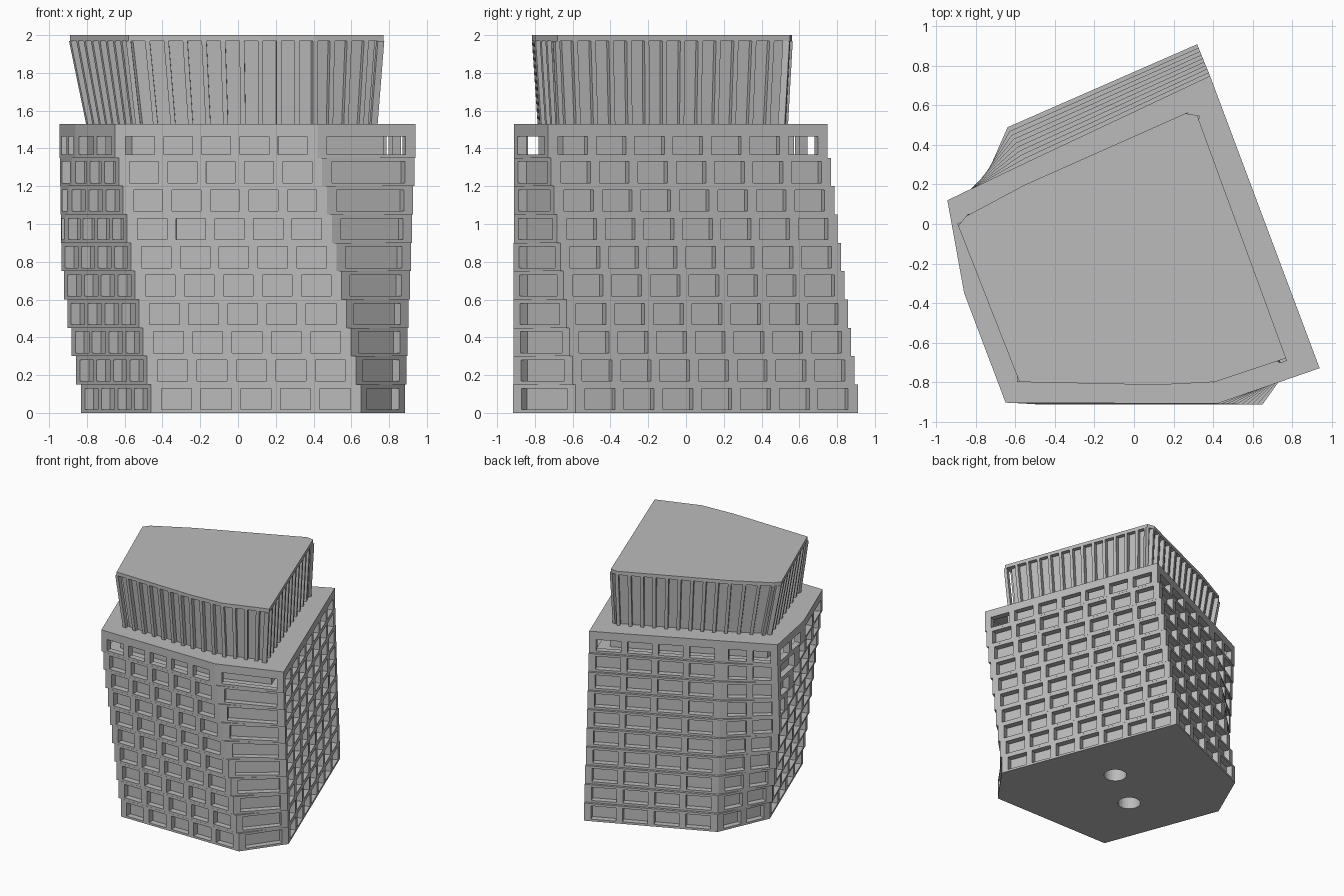
import bpy, bmesh, math
from mathutils import Vector

cube = bpy.data.objects.get("Cube")
if cube:
    bpy.data.objects.remove(cube)

concrete = bpy.data.materials.new("grey concrete")
concrete.use_nodes = True
GREY = (0.5, 0.5, 0.5, 1)
concrete.diffuse_color = GREY
concrete.node_tree.nodes["Principled BSDF"].inputs["Base Color"].default_value = GREY

UP = Vector((0, 0, 1))


def finish(name, bm):
    mesh = bpy.data.meshes.new(name)
    bm.to_mesh(mesh)
    bm.free()
    mesh.materials.append(concrete)
    ob = bpy.data.objects.new(name, mesh)
    bpy.context.collection.objects.link(ob)
    return ob


def vec(p, z):
    return Vector((p[0], p[1], z))


def face(bm, *pts):
    return bm.faces.new([bm.verts.new(p) for p in pts])


def loft(bm, low, high, z0, z1):
    """Closed solid between two outlines with the same number of corners."""
    a = [bm.verts.new(vec(p, z0)) for p in low]
    b = [bm.verts.new(vec(p, z1)) for p in high]
    bm.faces.new(a[::-1])
    bm.faces.new(b)
    for i in range(len(a)):
        j = (i + 1) % len(a)
        bm.faces.new((a[i], a[j], b[j], b[i]))


def inset(poly, d):
    """Move every edge of a counter-clockwise outline inward by d."""
    out = []
    for i, p in enumerate(poly):
        p, q, r = Vector(poly[i - 1]), Vector(p), Vector(poly[(i + 1) % len(poly)])
        e, f = (q - p).normalized(), (r - q).normalized()
        n, m = Vector((-e.y, e.x)), Vector((-f.y, f.x))
        out.append(q + (n + m) * d / (1 + n.dot(m)))
    return out


def lerp(a, b, t):
    return (a[0] + (b[0] - a[0]) * t, a[1] + (b[1] - a[1]) * t)


def wall(bm, p, q, z0, z1, sill, head, count, opened):
    """Flat wall with a row of recessed windows."""
    p, q = vec(p, 0), vec(q, 0)
    length = (q - p).length
    along = (q - p) / length
    inward = UP.cross(along) * 0.05
    margin, gap = min(0.055, length * 0.2), 0.05
    width = (length - 2 * margin - gap * (count - 1)) / count

    def at(s, z, deep=False):
        return p + along * s + UP * z + (inward if deep else Vector())

    def panel(s0, s1, a, b):
        face(bm, at(s0, a), at(s1, a), at(s1, b), at(s0, b))

    panel(0, length, z0, sill)
    panel(0, length, head, z1)
    last = 0
    for i in range(count):
        s0 = margin + i * (width + gap)
        s1 = s0 + width
        panel(last, s0, sill, head)
        last = s1
        ring = [(s0, sill), (s1, sill), (s1, head), (s0, head)]
        for k in range(4):
            u, v = ring[k], ring[(k + 1) % 4]
            face(bm, at(*u), at(*v), at(*v, True), at(*u, True))
        if not opened:
            face(bm, *[at(*c, True) for c in ring])
    panel(last, length, sill, head)


def outline(k):
    """Floor outline, turning gradually from the ground up."""
    t = k / 9
    front_left = lerp((-0.46, -0.915), (-0.65, -0.905), t)
    front_right = lerp((0.65, -0.915), (0.42, -0.91), t)
    east = lerp((0.885, -0.585), (0.94, -0.73), t)
    north_east = lerp((0.32, 0.91), (0.385, 0.75), t)
    north = lerp((-0.64, 0.49), (-0.55, 0.31), t)
    if k <= 5:
        s = 1 - (1 - k / 5) ** 1.3
        west = lerp((-0.83, 0.06), (-0.935, 0.08), s)
        return [front_left, front_right, east, north_east, north, west]
    s = (k - 5) / 4
    west = lerp((-0.935, 0.08), (-0.945, 0.12), s)
    bend = lerp((-0.935, 0.08), (-0.86, -0.35), s)
    return [front_left, front_right, east, north_east, north, west, bend]


# Ten stepped floors
levels = [0.15 * k for k in range(10)] + [1.53]
for k in range(10):
    z0, z1 = levels[k], levels[k + 1]
    poly = outline(k)
    counts = [5, 1, 7, 4, 2]
    top = k == 9
    bm = bmesh.new()
    for i in range(len(poly)):
        p, q = poly[i], poly[(i + 1) % len(poly)]
        length = (Vector(q) - Vector(p)).length
        n = counts[i] if i < 5 else max(1, round(length / 0.26))
        wall(bm, p, q, z0, z1, z0 + 0.018, z0 + (0.112 if top else 0.13), n, top)
    if k:
        face(bm, *[vec(p, z0) for p in poly[::-1]])
    face(bm, *[vec(p, z1) for p in poly])
    bmesh.ops.remove_doubles(bm, verts=bm.verts, dist=0.0001)
    finish(f"floor_{k + 1}", bm)

# Solid core behind the open top windows
bm = bmesh.new()
core = inset(outline(9), 0.13)
loft(bm, core, core, 1.35, 1.53)
finish("top_floor_core", bm)

# Underside with two round shafts
bm = bmesh.new()
loft(bm, outline(0), outline(0), 0, 0.015)
base = finish("base_slab", bm)
for i, (x, y) in enumerate([(0.17, -0.03), (-0.20, -0.30)]):
    bpy.ops.mesh.primitive_cylinder_add(vertices=32, radius=0.09, depth=0.2, location=(x, y, 0))
    cutter = bpy.context.object
    cutter.name = f"shaft_cutter_{i + 1}"
    cutter.hide_render = True
    cutter.hide_viewport = True
    cut = base.modifiers.new("shaft", "BOOLEAN")
    cut.operation = "DIFFERENCE"
    cut.object = cutter
    bm = bmesh.new()
    ring = bmesh.ops.create_circle(bm, segments=32, radius=0.09)["verts"]
    disc = bm.faces.new(ring)
    bmesh.ops.extrude_face_region(bm, geom=[disc])
    bm.verts.ensure_lookup_table()
    for v in bm.verts[32:]:
        v.co.z = 0.14
    bmesh.ops.delete(bm, geom=[f for f in bm.faces if all(v.co.z < 0.01 for v in f.verts)],
                     context="FACES")
    bmesh.ops.translate(bm, verts=bm.verts, vec=(x, y, 0))
    bmesh.ops.recalc_face_normals(bm, faces=bm.faces)
    bmesh.ops.reverse_faces(bm, faces=bm.faces)
    finish(f"shaft_{i + 1}", bm)

# Flared crown: wall, cap and leaning fins
high = [(-0.58, -0.80), (0.12, -0.815), (0.41, -0.80), (0.77, -0.68), (0.32, 0.55),
        (0.26, 0.56), (-0.55, 0.20), (-0.85, 0.04), (-0.89, -0.01)]
low = [(-0.53, -0.77), (0.12, -0.785), (0.41, -0.77), (0.735, -0.66), (0.31, 0.525),
       (0.26, 0.535), (-0.50, 0.18), (-0.76, 0.04), (-0.80, -0.01)]
bm = bmesh.new()
loft(bm, inset(low, 0.035), inset(high, 0.035), 1.53, 1.97)
finish("crown_wall", bm)

bm = bmesh.new()
loft(bm, high, high, 1.97, 2.0)
finish("crown_cap", bm)


def fin_section(p, q, t, half=0.013, depth=0.036):
    p, q = Vector(p), Vector(q)
    e = (q - p).normalized()
    n = Vector((-e.y, e.x)) * depth
    c = p.lerp(q, t)
    return [c - e * half, c + e * half, c + e * half + n, c - e * half + n]


bm = bmesh.new()
for i in range(len(high)):
    j = (i + 1) % len(high)
    length = (Vector(high[j]) - Vector(high[i])).length
    bays = max(1, round(length / 0.1))
    for b in range(bays):
        loft(bm, fin_section(low[i], low[j], b / bays),
             fin_section(high[i], high[j], b / bays), 1.53, 1.97)
finish("crown_fins", bm)
